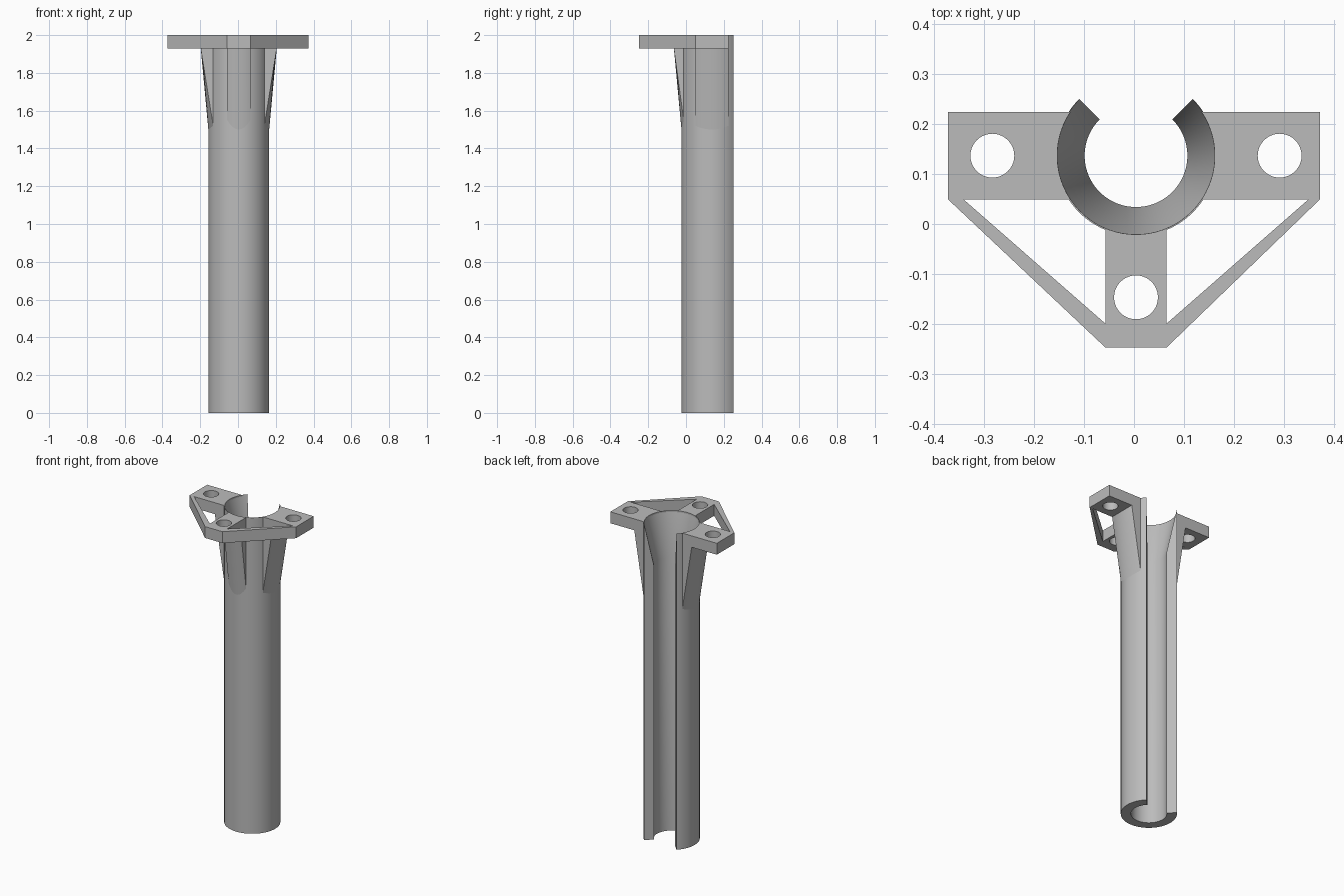
import bpy
import bmesh
from math import asin, cos, pi, radians, sin, sqrt
from mathutils import Matrix, Vector

cube = bpy.data.objects.get("Cube")
if cube:
    bpy.data.objects.remove(cube, do_unlink=True)

CENTRE = Vector((0.004, 0.137, 0))   # tube axis
R_OUT, R_IN = 0.161, 0.103
PLATE_Z, TOP = 1.928, 2.0
WING, LEG = 0.0875, 0.061            # half widths of the plate arms

grey = bpy.data.materials.new("plain grey")
grey.use_nodes = True
grey.diffuse_color = (0.5, 0.5, 0.5, 1)
grey.node_tree.nodes["Principled BSDF"].inputs["Base Color"].default_value = (0.5, 0.5, 0.5, 1)


def add_object(name, mesh):
    mesh.materials.clear()
    mesh.materials.append(grey)
    ob = bpy.data.objects.new(name, mesh)
    ob.location = CENTRE
    bpy.context.collection.objects.link(ob)
    bpy.ops.object.select_all(action="DESELECT")
    ob.select_set(True)
    bpy.context.view_layer.objects.active = ob
    bpy.ops.object.shade_smooth_by_angle(angle=radians(30))
    return ob


def sweep(name, sections):
    """Closed solid through a row of equal cross-sections."""
    bm = bmesh.new()
    rows = [[bm.verts.new(p) for p in s] for s in sections]
    n = len(rows[0])
    for a, b in zip(rows, rows[1:]):
        for i in range(n):
            j = (i + 1) % n
            bm.faces.new((a[i], a[j], b[j], b[i]))
    bm.faces.new(rows[0])
    bm.faces.new(rows[-1])
    bmesh.ops.recalc_face_normals(bm, faces=bm.faces)
    mesh = bpy.data.meshes.new(name)
    bm.to_mesh(mesh)
    bm.free()
    return add_object(name, mesh)


def arc(radius, start, end, steps=32):
    return [(radius * cos(start + (end - start) * i / steps),
             radius * sin(start + (end - start) * i / steps)) for i in range(steps + 1)]


# Slotted tube with a flared mouth, open toward the back
profile = [(R_IN, 0), (R_OUT, 0), (R_OUT, TOP), (R_OUT - 0.001, TOP), (R_IN, 1.73)]
turns = [radians(135 + 270 * i / 72) for i in range(73)]
sweep("slotted_tube", [[(r * cos(a), r * sin(a), z) for r, z in profile] for a in turns])


# Mounting plate: outline, two triangular windows and three bolt holes
def window(side):
    r = R_OUT - 0.0005
    wing_angle, leg_angle = -asin(WING / r), -pi / 2 + asin(LEG / r)
    pts = [(LEG, -0.337), (0.346, -WING)] + arc(r, wing_angle, leg_angle, 12)
    return [(side * x, y) for x, y in pts]


def bolt_hole(x, y):
    return [(x + u, y + v) for u, v in arc(0.044, 0, 2 * pi, 40)[:-1]]


r = R_OUT - 0.003
back = asin(WING / r)
left, right, front = 0.369, -0.377, -0.385
outline = ([(left, WING), (left, -WING), (LEG, front), (-LEG, front), (right, -WING), (right, WING)]
           + arc(r, pi - back, 2 * pi + back, 48))
curve = bpy.data.curves.new("plate_outline", "CURVE")
curve.dimensions = "2D"
curve.fill_mode = "BOTH"
curve.extrude = (TOP - PLATE_Z) / 2
for loop in [outline, window(1), window(-1),
             bolt_hole(0.288, 0), bolt_hole(-0.288, 0), bolt_hole(0, -0.284)]:
    spline = curve.splines.new("POLY")
    spline.points.add(len(loop) - 1)
    for point, (x, y) in zip(spline.points, loop):
        point.co = (x, y, 0, 1)
    spline.use_cyclic_u = True
helper = bpy.data.objects.new("plate_outline", curve)
bpy.context.collection.objects.link(helper)
bpy.context.view_layer.update()
depsgraph = bpy.context.evaluated_depsgraph_get()
plate_mesh = bpy.data.meshes.new_from_object(helper.evaluated_get(depsgraph))
bpy.data.objects.remove(helper, do_unlink=True)
bm = bmesh.new()
bm.from_mesh(plate_mesh)
bmesh.ops.remove_doubles(bm, verts=bm.verts, dist=0.00001)
bmesh.ops.translate(bm, verts=bm.verts, vec=(0, 0, (TOP + PLATE_Z) / 2))
bmesh.ops.recalc_face_normals(bm, faces=bm.faces)
bm.to_mesh(plate_mesh)
bm.free()
add_object("mounting_plate", plate_mesh)


# Tapered ribs: straight edge under the plate, blending into the tube wall below
def rib(name, angle, half, rise):
    turn = Matrix.Rotation(angle, 3, "Z")
    sections = []
    for i in range(17):
        t = i / 8 - 1
        v = half * t
        wall = sqrt((R_OUT - 0.002) ** 2 - v * v)
        foot = sqrt(R_OUT ** 2 - v * v)
        sections.append([turn @ Vector(p) for p in (
            (0.201, v, PLATE_Z), (wall, v, PLATE_Z), (foot, v, 1.5 + rise * t * t))])
    sweep(name, sections)


rib("left_rib", 0, WING, 0.02)
rib("right_rib", pi, WING, 0.02)
rib("front_rib", -pi / 2, LEG, 0.05)
